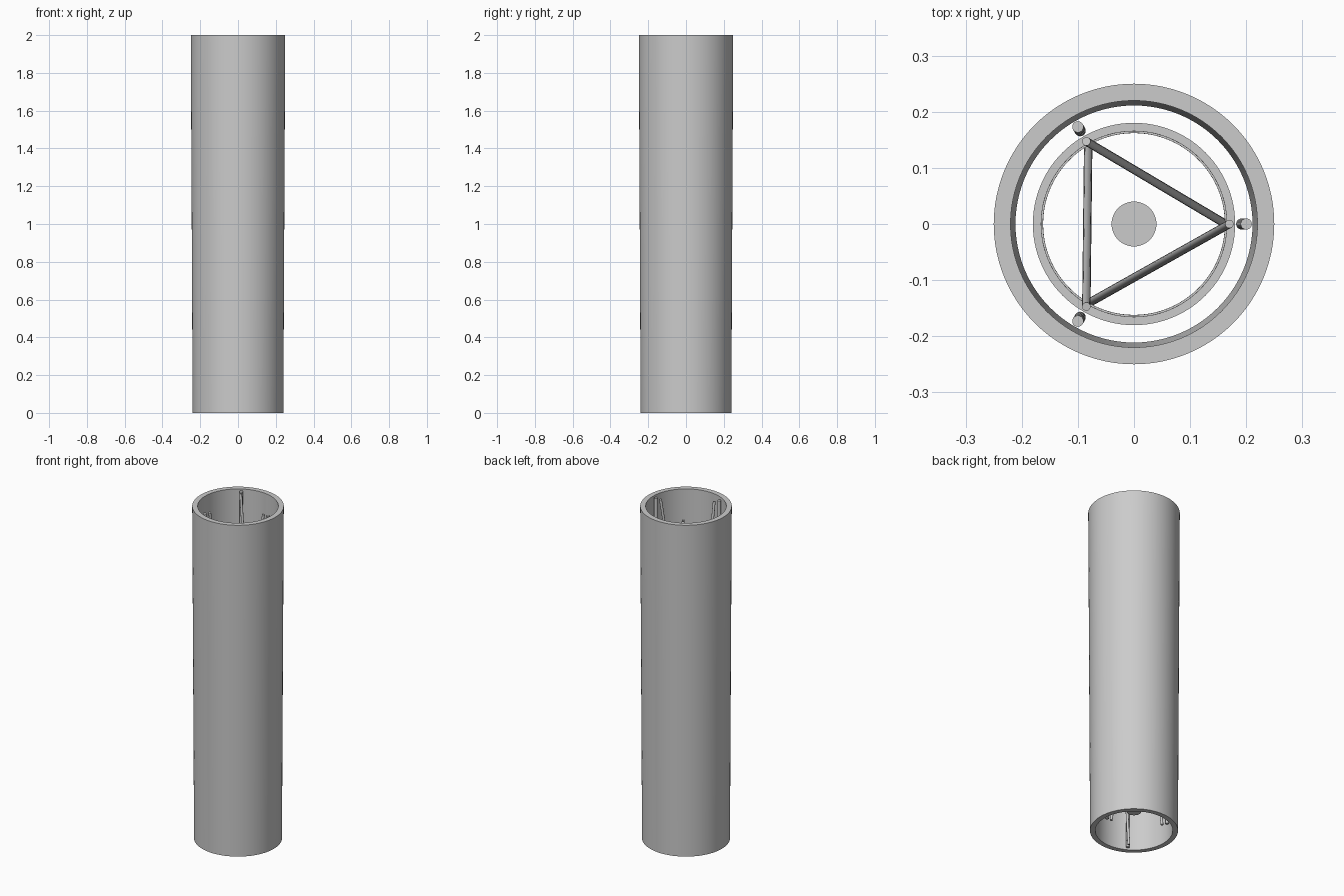
import bpy, math
from mathutils import Vector

cube = bpy.data.objects.get("Cube")
if cube:
    bpy.data.objects.remove(cube, do_unlink=True)

TAPER = 0.96          # bottom radius relative to the top
HEIGHT = 2.0
SIDES = 96

grey = bpy.data.materials.new("plain grey")
grey.use_nodes = True
grey.diffuse_color = (0.6, 0.6, 0.6, 1)
grey.node_tree.nodes["Principled BSDF"].inputs["Base Color"].default_value = grey.diffuse_color


def finish(obj, name):
    obj.name = name
    obj.data.materials.append(grey)
    bpy.ops.object.select_all(action='DESELECT')
    obj.select_set(True)
    bpy.context.view_layer.objects.active = obj
    bpy.ops.object.shade_smooth_by_angle(angle=math.radians(35))


def scale_at(z):
    return TAPER + (1 - TAPER) * z / HEIGHT


def hollow(name, outer, inner, z0, z1):
    """Tapered pipe made by sweeping a four-point wall section around z."""
    section = [(r * scale_at(z), z) for r, z in
               ((outer, z0), (outer, z1), (inner, z1), (inner, z0))]
    verts, faces = [], []
    for i in range(SIDES):
        a = math.tau * i / SIDES
        verts += [(r * math.cos(a), r * math.sin(a), z) for r, z in section]
        j = (i + 1) % SIDES
        for k in range(4):
            m = (k + 1) % 4
            faces.append((4 * i + k, 4 * j + k, 4 * j + m, 4 * i + m))
    mesh = bpy.data.meshes.new(name)
    mesh.from_pydata(verts, [], faces)
    obj = bpy.data.objects.new(name, mesh)
    bpy.context.collection.objects.link(obj)
    finish(obj, name)


def rod(name, start, end, radius, sides=24):
    start, end = Vector(start), Vector(end)
    axis = end - start
    bpy.ops.mesh.primitive_cylinder_add(vertices=sides, radius=radius, depth=axis.length,
                                        location=(start + end) / 2)
    obj = bpy.context.object
    obj.rotation_euler = axis.to_track_quat('Z', 'Y').to_euler()
    finish(obj, name)


def on_circle(radius, degrees, z):
    a, r = math.radians(degrees), radius * scale_at(z)
    return (r * math.cos(a), r * math.sin(a), z)


# Outer shell and the rings inside it
hollow("outer_tube", 0.25, 0.22, 0, HEIGHT)
hollow("upper_ring", 0.182, 0.167, 1.48, 1.52)
hollow("lower_ring", 0.182, 0.167, 0.48, 0.52)

# Central core
rod("central_core", (0, 0, 0.12), (0, 0, 1.82), 0.04, 64)

# Upright rods beside the wall and slanted struts twisted a third of a turn
for n, angle in enumerate((0, 120, 240), 1):
    rod(f"wall_rod_{n}", on_circle(0.2, angle, 0.005), on_circle(0.2, angle, 1.995), 0.01)
    rod(f"slanted_strut_{n}", on_circle(0.17, angle - 120, 0.005),
        on_circle(0.17, angle, 1.995), 0.0075)
